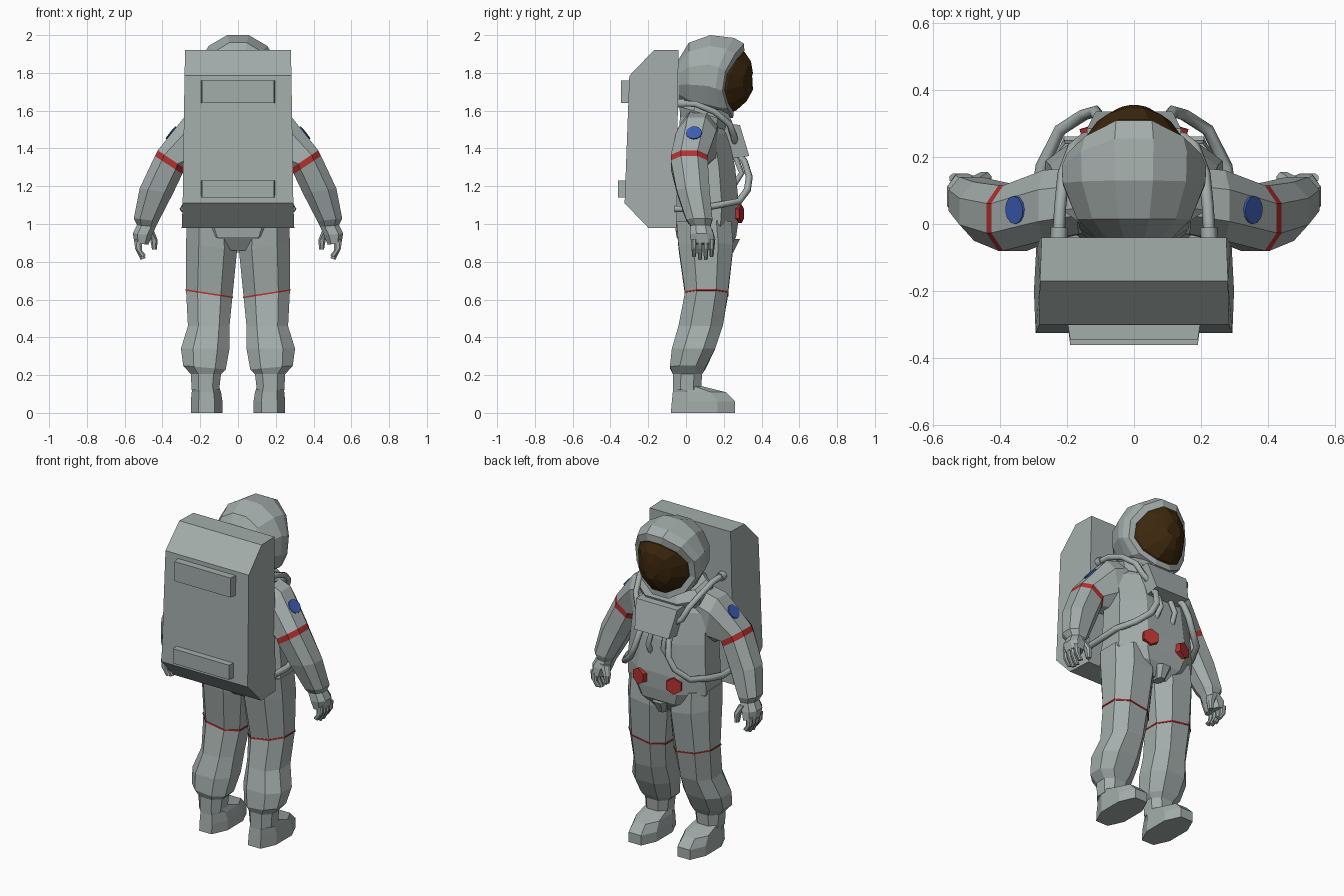
import bpy, bmesh, math
from mathutils import Vector

cube = bpy.data.objects.get("Cube")
if cube:
    bpy.data.objects.remove(cube, do_unlink=True)


def material(name, r, g, b):
    m = bpy.data.materials.new(name)
    m.use_nodes = True
    m.diffuse_color = (r, g, b, 1)
    node = next(n for n in m.node_tree.nodes if n.type == 'BSDF_PRINCIPLED')
    node.inputs["Base Color"].default_value = (r, g, b, 1)
    node.inputs["Roughness"].default_value = 0.8
    return m


SUIT = material("suit grey", 0.37, 0.42, 0.41)
RED = material("stripe red", 0.45, 0.03, 0.03)
BLUE = material("patch blue", 0.045, 0.11, 0.45)
VISOR = material("visor brown", 0.045, 0.02, 0.004)

# Eight-sided unit section with chamfered corners
OCTAGON = [(1, -.45), (1, .45), (.5, 1), (-.5, 1), (-1, .45), (-1, -.45), (-.5, -1), (.5, -1)]


def finish(name, bm, mats, mirror=False):
    bmesh.ops.recalc_face_normals(bm, faces=bm.faces)
    mesh = bpy.data.meshes.new(name)
    bm.to_mesh(mesh)
    bm.free()
    for m in mats:
        mesh.materials.append(m)
    ob = bpy.data.objects.new(name, mesh)
    bpy.context.collection.objects.link(ob)
    if mirror:
        ob.modifiers.new("Mirror", 'MIRROR').use_mirror_merge = False
    return ob


def loft(name, rings, mats=(SUIT,), mirror=False, painted=()):
    """Skin a list of equal rings; painted spans use the second material."""
    bm = bmesh.new()
    rows = [[bm.verts.new(p) for p in ring] for ring in rings]
    n = len(rows[0])
    for k in range(len(rows) - 1):
        for i in range(n):
            j = (i + 1) % n
            f = bm.faces.new((rows[k][i], rows[k][j], rows[k + 1][j], rows[k + 1][i]))
            f.material_index = 1 if k in painted else 0
    bm.faces.new(rows[0])
    bm.faces.new(rows[-1])
    return finish(name, bm, mats, mirror)


def section(outer, inner, y0, y1, tilt=0):
    """Octagon between two (x, z) points, spanning y0 to y1."""
    (ax, az), (bx, bz) = outer, inner
    h = (y1 - y0) / 2
    return [((ax + bx) / 2 + u * (ax - bx) / 2, (y0 + y1) / 2 + v * h,
             (az + bz) / 2 + u * (az - bz) / 2 + tilt * v * h) for u, v in OCTAGON]


def level(z, x, y0, y1, tilt=0):
    return section((x, z), (-x, z), y0, y1, tilt)


def prism(name, points):
    """Side profile of (y, z, half width), spread across x."""
    return loft(name, [[(s * w, y, z) for y, z, w in points] for s in (-1, 1)])


def tubes(name, points, radius):
    """A matching pair of hoses through the points."""
    cu = bpy.data.curves.new(name, 'CURVE')
    cu.dimensions = '3D'
    cu.bevel_depth = radius
    cu.bevel_resolution = 1
    cu.use_fill_caps = True
    for s in (-1, 1):
        sp = cu.splines.new('POLY')
        sp.points.add(len(points) - 1)
        for p, (x, y, z) in zip(sp.points, points):
            p.co = (s * x, y, z, 1)
    cu.materials.append(SUIT)
    ob = bpy.data.objects.new(name, cu)
    bpy.context.collection.objects.link(ob)


def discs(name, mat, centre, normal, radius, depth, sides):
    bm = bmesh.new()
    bmesh.ops.create_cone(bm, cap_ends=True, segments=sides, radius1=radius, radius2=radius, depth=depth)
    turn = Vector(normal).to_track_quat('Z', 'Y')
    for v in bm.verts:
        v.co = turn @ v.co + Vector(centre)
    finish(name, bm, (mat,), True)


# Life-support pack with two rear handles
prism("backpack", [(-.04, 1.92, .275), (-.17, 1.92, .28), (-.30, 1.785, .283),
                   (-.325, 1.11, .293), (-.20, .98, .298), (-.05, .98, .29)])
for name, y, z0, z1 in (("upper_handle", -.345, 1.64, 1.76), ("lower_handle", -.36, 1.14, 1.23)):
    prism(name, [(-.28, z1, .2), (y, z1, .19), (y, z0, .19), (-.28, z0, .2)])

# Torso, waist fold and collar
loft("torso", [level(.86, .09, 0, .22), level(.93, .22, -.05, .265), level(1.0, .265, -.06, .275),
               level(1.1, .265, -.05, .28), level(1.3, .25, -.05, .26), level(1.48, .24, -.04, .22),
               level(1.58, .17, -.03, .18)])
loft("crotch_fold", [level(.85, .025, .18, .25), level(.92, .05, .18, .285)])
loft("collar", [level(1.53, .2, -.03, .23, -.3), level(1.58, .215, -.035, .245, -.3),
                level(1.62, .17, -.02, .22, -.2)])

# Legs with a thin thigh seam
loft("legs", [section((.27, 1.02), (.01, .99), -.05, .24), section((.275, .9), (.005, .86), -.04, .25),
              section((.275, .65), (.03, .61), -.005, .222), section((.265, .46), (.045, .46), -.04, .195),
              section((.302, .34), (.045, .34), -.075, .155), section((.29, .25), (.065, .23), -.085, .105),
              section((.25, .205), (.09, .205), -.07, .085), section((.245, .12), (.1, .12), -.07, .08)],
     mirror=True)
loft("thigh_seams", [section((.279, .655), (.026, .615), -.008, .226),
                     section((.279, .647), (.026, .607), -.009, .225)], (RED,), True)

# Boots
loft("boots", [section((.25, 0), (.082, 0), -.08, .26), section((.25, .06), (.082, .06), -.075, .26),
               section((.245, .11), (.09, .11), -.07, .21), section((.24, .14), (.1, .14), -.07, .09)],
     mirror=True)

# Arms, with a red band, running into the palms
loft("arms", [section((.17, 1.6), (.15, 1.33), -.03, .17), section((.285, 1.565), (.23, 1.28), -.05, .16),
              section((.425, 1.39), (.283, 1.295), -.08, .115), section((.44, 1.36), (.295, 1.265), -.08, .115),
              section((.52, 1.19), (.345, 1.16), -.05, .125), section((.552, 1.03), (.42, 1.015), 0, .14),
              section((.535, .995), (.435, .985), .025, .13), section((.557, .95), (.455, .94), .02, .145),
              section((.548, .9), (.475, .89), .03, .15)], (SUIT, RED), True, (2,))

# Fingers and thumbs
for i in range(4):
    y = .03 + .031 * i
    drop = .015 if i in (0, 3) else 0
    loft(f"finger_{i + 1}", [section((.55, .92), (.51, .91), y, y + .027),
                             section((.545, .87), (.508, .86), y, y + .026),
                             section((.515, .81 + drop), (.488, .82 + drop), y + .003, y + .023)], mirror=True)
loft("thumb", [section((.5, .975), (.445, .965), .085, .14), section((.465, .92), (.425, .915), .11, .155),
               section((.455, .865), (.43, .865), .12, .15)], mirror=True)

# Shoulder patches and belly valves
discs("shoulder_patches", BLUE, (.354, .042, 1.482), (.785, -.05, .62), .042, .009, 12)
discs("belly_valves", RED, (.115, .275, 1.055), (.3, 1, .02), .05, .04, 6)

# Chest control unit and its hoses
prism("chest_unit", [(.15, 1.53, .14), (.285, 1.525, .14), (.335, 1.36, .115), (.2, 1.34, .11)])
tubes("shoulder_hoses", [(.225, -.05, 1.64), (.22, .05, 1.635), (.21, .15, 1.595),
                         (.18, .23, 1.53), (.15, .255, 1.46), (.09, .26, 1.42)], .018)
tubes("hose_fittings", [(.225, -.06, 1.64), (.222, -.01, 1.638)], .026)
tubes("waist_hoses", [(.285, -.06, 1.08), (.29, .06, 1.08), (.275, .17, 1.1), (.22, .28, 1.12),
                      (.15, .325, 1.18), (.115, .335, 1.25), (.1, .31, 1.33), (.09, .27, 1.38)], .019)
tubes("chest_plugs", [(.045, .26, 1.36), (.05, .295, 1.27), (.06, .25, 1.2)], .016)

# Helmet: rings from back to front, the front edge swept back at the sides
SIDES = 12


def helmet_ring(y, w, z0, z1, sweep=0, lean=0):
    ring = []
    for i in range(SIDES):
        a = math.tau * (i + .5) / SIDES
        c, s = math.cos(a), math.sin(a)
        ring.append((1.035 * w * c, y - sweep * c * c + lean * s, (z0 + z1) / 2 + 1.035 * s * (z1 - z0) / 2))
    return ring


loft("helmet", [helmet_ring(-.04, .115, 1.66, 1.87), helmet_ring(.015, .17, 1.61, 1.96),
                helmet_ring(.12, .212, 1.575, 2.0, 0, .01), helmet_ring(.23, .215, 1.56, 1.985, .07, .03),
                helmet_ring(.285, .2, 1.56, 1.955, .09, .03), helmet_ring(.285, .168, 1.595, 1.915, .08, .03)])
loft("visor", [helmet_ring(.255, .172, 1.59, 1.92, .08, .02), helmet_ring(.293, .165, 1.6, 1.91, .075, .024),
               helmet_ring(.335, .11, 1.65, 1.86, .035, .012), helmet_ring(.355, .045, 1.71, 1.8, .01, 0)],
     (VISOR,))
